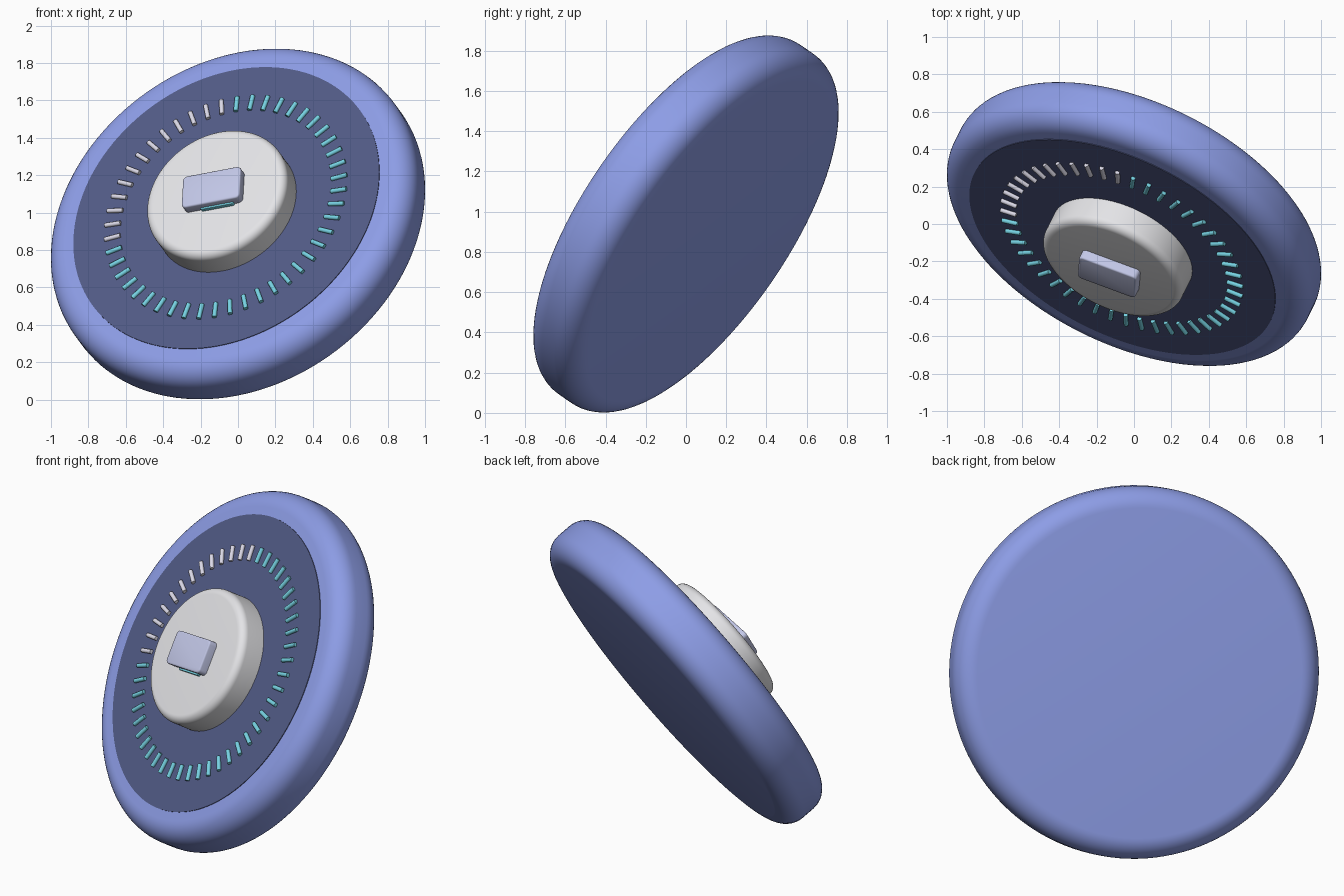
import bpy, bmesh, math
from mathutils import Matrix, Vector

if "Cube" in bpy.data.objects:
    bpy.data.objects.remove(bpy.data.objects["Cube"])

# Dial frame: normal faces forward, left and up
N = Vector((-0.382, -0.76, 0.526)).normalized()
E1 = Vector((0.948, -0.29, 0.139))
E1 = (E1 - N * E1.dot(N)).normalized()
E2 = N.cross(E1)
FRAME = Matrix.Translation((0, 0, 0.939)) @ Matrix((E1, E2, N)).transposed().to_4x4()


def material(name, rgb):
    m = bpy.data.materials.new(name)
    lin = [((c / 255 + 0.055) / 1.055) ** 2.4 for c in rgb]
    m.diffuse_color = (*lin, 1)
    m.use_nodes = True
    m.node_tree.nodes["Principled BSDF"].inputs["Base Color"].default_value = m.diffuse_color
    return m


BLUE = material("periwinkle_blue", (141, 157, 230))
NAVY = material("slate_navy", (82, 91, 134))
WHITE = material("soft_white", (234, 234, 237))
LAVENDER = material("pale_lavender", (200, 205, 238))
TEAL = material("teal", (118, 210, 226))
GREY = material("light_grey", (222, 220, 234))


def finish(name, bm, mat, angle=35):
    bmesh.ops.recalc_face_normals(bm, faces=bm.faces)
    mesh = bpy.data.meshes.new(name)
    bm.to_mesh(mesh)
    bm.free()
    mesh.materials.append(mat)
    mesh.polygons.foreach_set("use_smooth", [True] * len(mesh.polygons))
    mesh.set_sharp_from_angle(angle=math.radians(angle))
    ob = bpy.data.objects.new(name, mesh)
    bpy.context.collection.objects.link(ob)
    ob.matrix_world = FRAME
    return ob


def arc(r, z, b, a0, a1, n=10):
    """Quarter-round profile points around centre (r, z)."""
    out = []
    for i in range(n + 1):
        a = math.radians(a0 + (a1 - a0) * i / n)
        out.append((r + b * math.cos(a), z + b * math.sin(a)))
    return out


def lathe(name, profile, mat, steps=128):
    """Closed solid of revolution from bottom to top."""
    bm = bmesh.new()
    rings = []
    for r, z in profile:
        rings.append([bm.verts.new((r * math.cos(2 * math.pi * i / steps),
                                    r * math.sin(2 * math.pi * i / steps), z))
                      for i in range(steps)])
    for lo, hi in zip(rings, rings[1:]):
        for i in range(steps):
            j = (i + 1) % steps
            bm.faces.new((lo[i], lo[j], hi[j], hi[i]))
    bm.faces.new(rings[0][::-1])
    bm.faces.new(rings[-1])
    return finish(name, bm, mat)


def rounded_block(name, size, centre, bevel, mat):
    bm = bmesh.new()
    bmesh.ops.create_cube(bm, size=1)
    bmesh.ops.scale(bm, vec=size, verts=bm.verts)
    upright = [e for e in bm.edges
               if abs(e.verts[0].co.z - e.verts[1].co.z) > 1e-4]
    bmesh.ops.bevel(bm, geom=upright, offset=bevel, segments=5,
                    profile=0.5, affect='EDGES')
    top = size[2] / 2 - 1e-4
    rim = [e for e in bm.edges if all(v.co.z > top for v in e.verts)]
    bmesh.ops.bevel(bm, geom=rim, offset=bevel * 0.4, segments=3,
                    profile=0.5, affect='EDGES')
    bmesh.ops.translate(bm, vec=centre, verts=bm.verts)
    return finish(name, bm, mat)


def ticks(name, angles, mat):
    """Thin radial rods, angles clockwise from the pointer's up axis."""
    bm = bmesh.new()
    for deg in angles:
        spin = Matrix.Rotation(-math.radians(deg), 4, 'Z')
        place = spin @ Matrix.Translation((0, 0.656, 0.172)) @ Matrix.Rotation(math.pi / 2, 4, 'X')
        bmesh.ops.create_cone(bm, cap_ends=True, segments=12, radius1=0.0125,
                              radius2=0.0125, depth=0.09, matrix=place)
    return finish(name, bm, mat)


# Round body with soft rims
lathe("dial_body", arc(0.936, -0.04, 0.12, -90, 0) + arc(0.936, 0.04, 0.12, 0, 90), BLUE)

# Dark face plate
lathe("face_plate", [(0.885, 0.156), (0.885, 0.164)], NAVY)

# Central knob
lathe("knob", [(0.405, 0.155)] + arc(0.36, 0.28, 0.045, 0, 90), WHITE)

# Pointer block and the light strip beneath its lower side
rounded_block("pointer_block", (0.335, 0.2, 0.065), (0, 0, 0.3475), 0.025, LAVENDER)
rounded_block("pointer_light", (0.19, 0.03, 0.03), (0.025, -0.096, 0.33), 0.008, TEAL)

# Scale of 48 ticks: thirteen unlit, the rest lit
ticks("unlit_ticks", [-5 - 7.5 * k for k in range(13)], GREY)
ticks("lit_ticks", [2.5 + 7.5 * k for k in range(35)], TEAL)
